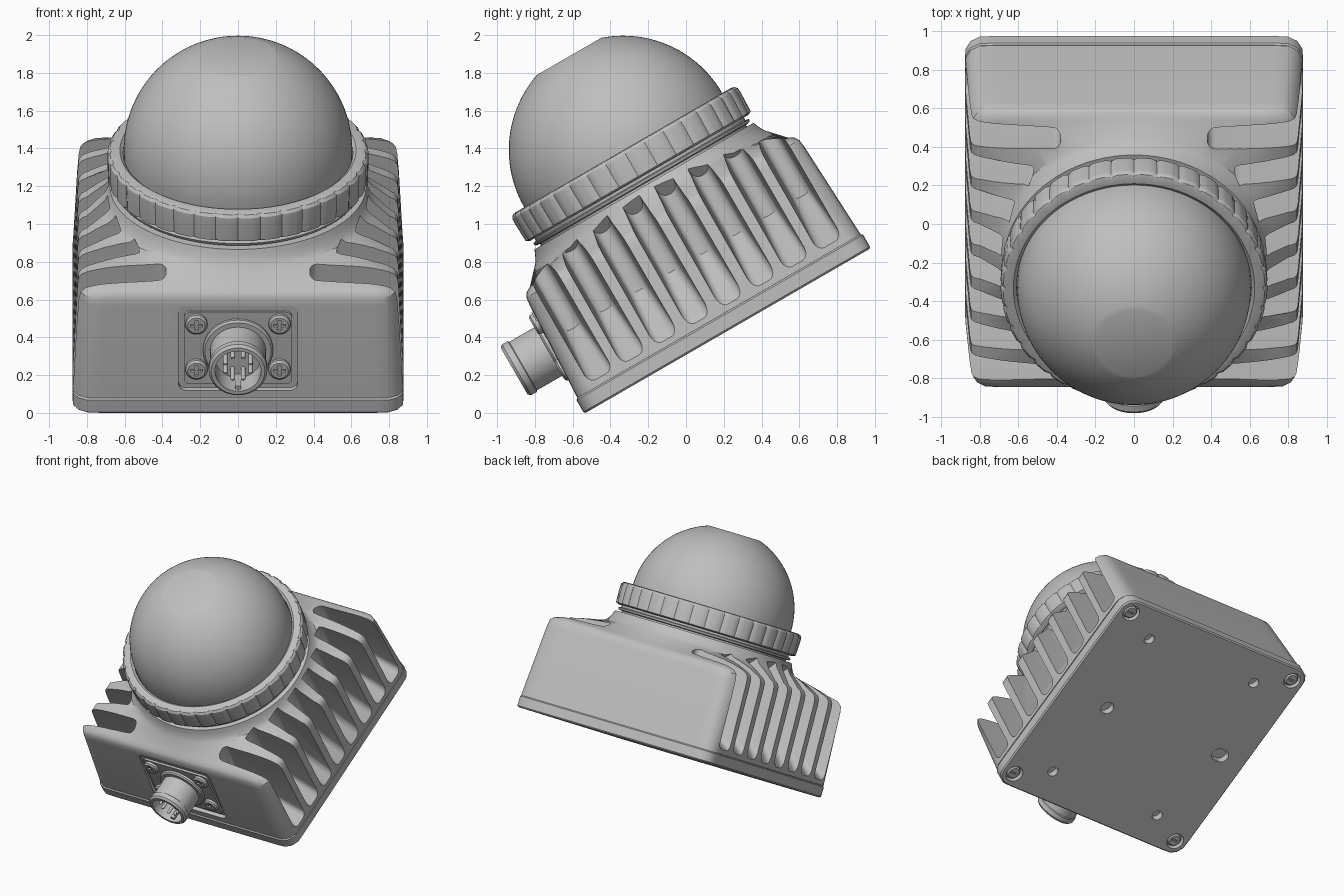
import bpy, bmesh
from math import sin, cos, pi, sqrt, radians
from mathutils import Matrix

cube = bpy.data.objects.get("Cube")
if cube:
    bpy.data.objects.remove(cube)

mat = bpy.data.materials.new("satin grey")
mat.use_nodes = True
GREY = (0.52, 0.52, 0.52, 1)
mat.diffuse_color = GREY
mat.node_tree.nodes["Principled BSDF"].inputs["Base Color"].default_value = GREY

parts = []
FRONT = Matrix.Rotation(pi / 2, 4, 'X')   # local z points to the front (-y)
DOWN = Matrix.Rotation(pi, 4, 'X')        # local z points down


def finish(name, bm, matrix=Matrix()):
    bm.transform(matrix)
    bmesh.ops.recalc_face_normals(bm, faces=bm.faces)
    mesh = bpy.data.meshes.new(name)
    bm.to_mesh(mesh)
    bm.free()
    mesh.materials.append(mat)
    ob = bpy.data.objects.new(name, mesh)
    bpy.context.collection.objects.link(ob)
    parts.append(ob)
    return ob


def reach(half, corner, a):
    """Distance from the centre to a rounded square's edge at angle a."""
    c, s = abs(cos(a)), abs(sin(a))
    k = half - corner
    t = half / max(c, s)
    if min(c, s) * t > k:
        b = k * (c + s)
        t = b + sqrt(max(b * b - 2 * k * k + corner * corner, 0))
    return t


def loft(name, layers, n=48, matrix=Matrix(), notch=0.0):
    """Stack of rounded squares (z, half, corner) or circles (z, radius)."""
    bm = bmesh.new()
    rings = []
    for layer in layers:
        z, half = layer[:2]
        corner = layer[2] if len(layer) > 2 else half
        ring = []
        for i in range(n):
            a = 2 * pi * i / n
            r = reach(half, corner, a)
            if notch and i % 5 == 0 and half > 0.67:
                r -= notch
            ring.append(bm.verts.new((r * cos(a), r * sin(a), z)))
        rings.append(ring)
    for lo, hi in zip(rings, rings[1:]):
        for i in range(n):
            j = (i + 1) % n
            bm.faces.new((lo[i], lo[j], hi[j], hi[i]))
    bm.faces.new(rings[0])
    bm.faces.new(rings[-1])
    return finish(name, bm, matrix)


def box(name, centre, size, bevel=0.0, axis=1, matrix=Matrix()):
    """Box whose edges along one axis are rounded."""
    bm = bmesh.new()
    bmesh.ops.create_cube(bm, size=1)
    bm.transform(Matrix.Translation(centre) @ Matrix.Diagonal((*size, 1)))
    if bevel:
        edges = [e for e in bm.edges
                 if abs((e.verts[0].co - e.verts[1].co).normalized()[axis]) > 0.9]
        bmesh.ops.bevel(bm, geom=edges, offset=bevel, segments=5, profile=0.5,
                        affect='EDGES')
    return finish(name, bm, matrix)


def cut(target, cutters):
    for c in cutters:
        mod = target.modifiers.new("cut", 'BOOLEAN')
        mod.operation, mod.solver, mod.object = 'DIFFERENCE', 'EXACT', c
    bpy.context.view_layer.objects.active = target
    for mod in list(target.modifiers):
        bpy.ops.object.modifier_apply(modifier=mod.name)
    for c in cutters:
        parts.remove(c)
        bpy.data.objects.remove(c)


def slot_cutter(side, y):
    """Flared slot between two fins, floor sloping down to the foot."""
    inner = 0.635 - 0.52 * y * y
    foot = 0.42 - 0.29 * (1 - inner) / (0.868 - inner)
    profile = [(1.0, foot), (inner, 0.42), (inner, 0.78), (1.0, 1.25)]
    bm = bmesh.new()
    walls = []
    for s in (-1, 1):
        walls.append([bm.verts.new((side * x, y + s * (0.05 if x < 0.9 else 0.08), z))
                      for x, z in profile])
    for w in walls:
        bm.faces.new(w)
    for i in range(4):
        j = (i + 1) % 4
        bm.faces.new((walls[0][i], walls[0][j], walls[1][j], walls[1][i]))
    soft = [bm.edges.get((w[i], w[i + 1])) for w in walls for i in (0, 1)]
    bmesh.ops.bevel(bm, geom=soft, offset=0.042, segments=5, profile=0.5, affect='EDGES')
    return finish("slot_cutter", bm)


def screw(name, x, y, z, turn, r):
    """Pan-head screw with a cross recess."""
    place = Matrix.Translation((x, y, z)) @ turn
    head = loft(name, [(-0.03, r), (0.012, r), (0.022, r * 0.8)], 32, place)
    cut(head, [box("cross", (0, 0, 0.02), size, matrix=place)
               for size in ((r * 1.1, r * 0.28, 0.03), (r * 0.28, r * 1.1, 0.03))])


# Finned housing: square foot blending into a round neck
housing = loft("finned_housing", [
    (0.09, 0.866, 0.1), (0.64, 0.84, 0.1), (0.685, 0.834, 0.1), (0.71, 0.818, 0.11),
    (0.725, 0.79, 0.12), (0.80, 0.72), (0.825, 0.697), (0.86, 0.68), (0.885, 0.67)], 144,
    Matrix.Diagonal((1.012, 1, 1, 1)))
cut(housing, [slot_cutter(s, 0.2 * i - 0.7) for s in (-1, 1) for i in range(8)]
    + [box("recess", (0, -0.9, 0.385), (0.63, 0.13, 0.50), 0.04)])

# Base plate with counterbores, mounting holes and a locating slot
base = loft("base_plate", [(0, 0.867, 0.1), (0.01, 0.876, 0.1), (0.082, 0.876, 0.1),
                           (0.09, 0.868, 0.1)], 144)
corners = [(x, y) for x in (-1, 1) for y in (-1, 1)]
holes = []
for x, y in corners:
    for px, py, r in ((0.77, 0.77, 0.065), (0.5, 0.635, 0.04)):
        holes.append(loft("hole", [(-0.05, r), (0.05, r)], 24,
                          Matrix.Translation((x * px, y * py, 0))))
holes.append(loft("hole", [(-0.05, 0.05), (0.05, 0.05)], 24,
                  Matrix.Translation((0.44, 0, 0))))
holes.append(box("hole", (-0.64, 0, 0), (0.14, 0.1, 0.1), 0.048, 2))
cut(base, holes)
for x, y in corners:
    screw("base_screw", x * 0.77, y * 0.77, 0.03, DOWN, 0.052)

# Stepped neck and notched clamp ring
loft("neck_flange", [(0.85, 0.63), (0.895, 0.63), (0.90, 0.655), (0.915, 0.66),
                     (0.92, 0.64), (0.96, 0.64)], 96)
loft("clamp_ring", [(0.935, 0.665), (0.945, 0.688), (1.06, 0.692), (1.085, 0.69),
                    (1.10, 0.678), (1.105, 0.66), (1.105, 0.625), (1.09, 0.608),
                    (1.06, 0.608)], 180, notch=0.01)

# Dome with a flat crown
dome, centre = 0.605, 1.106
top = radians(71)
loft("dome", [(1.0, dome)] + [(centre + dome * sin(top * i / 28), dome * cos(top * i / 28))
                              for i in range(29)], 96)

# Front connector plate and its screws
box("connector_plate", (0, -0.825, 0.385), (0.57, 0.05, 0.44), 0.03)
for x, y in corners:
    screw("plate_screw", x * 0.22, -0.855, 0.40 + y * 0.138, FRONT, 0.058)

# Hollow round connector with pins
socket = Matrix.Translation((0, -0.82, 0.38)) @ FRONT
loft("connector", [(0, 0.185), (0.045, 0.185), (0.055, 0.175), (0.055, 0.148),
                   (0.21, 0.148), (0.215, 0.155), (0.25, 0.155), (0.265, 0.142),
                   (0.265, 0.122), (0.12, 0.122)], 64, socket)
for i in range(8):
    a = 2 * pi * (i + 0.5) / 8
    r = 0.072
    loft("contact_pin", [(0.11, 0.012), (0.23, 0.012), (0.24, 0.006)], 12,
         socket @ Matrix.Translation((r * cos(a), r * sin(a), 0)))
box("connector_key", (0, -0.113, 0.18), (0.03, 0.025, 0.13), matrix=socket)

# Smooth shading, then tilt the whole assembly forward
tilt = Matrix.Translation((0, 0.22, 0.434)) @ Matrix.Rotation(radians(30), 4, 'X')
bpy.ops.object.select_all(action='DESELECT')
for ob in parts:
    ob.matrix_world = tilt
    ob.select_set(True)
bpy.context.view_layer.objects.active = housing
bpy.ops.object.shade_smooth_by_angle(angle=radians(32))
